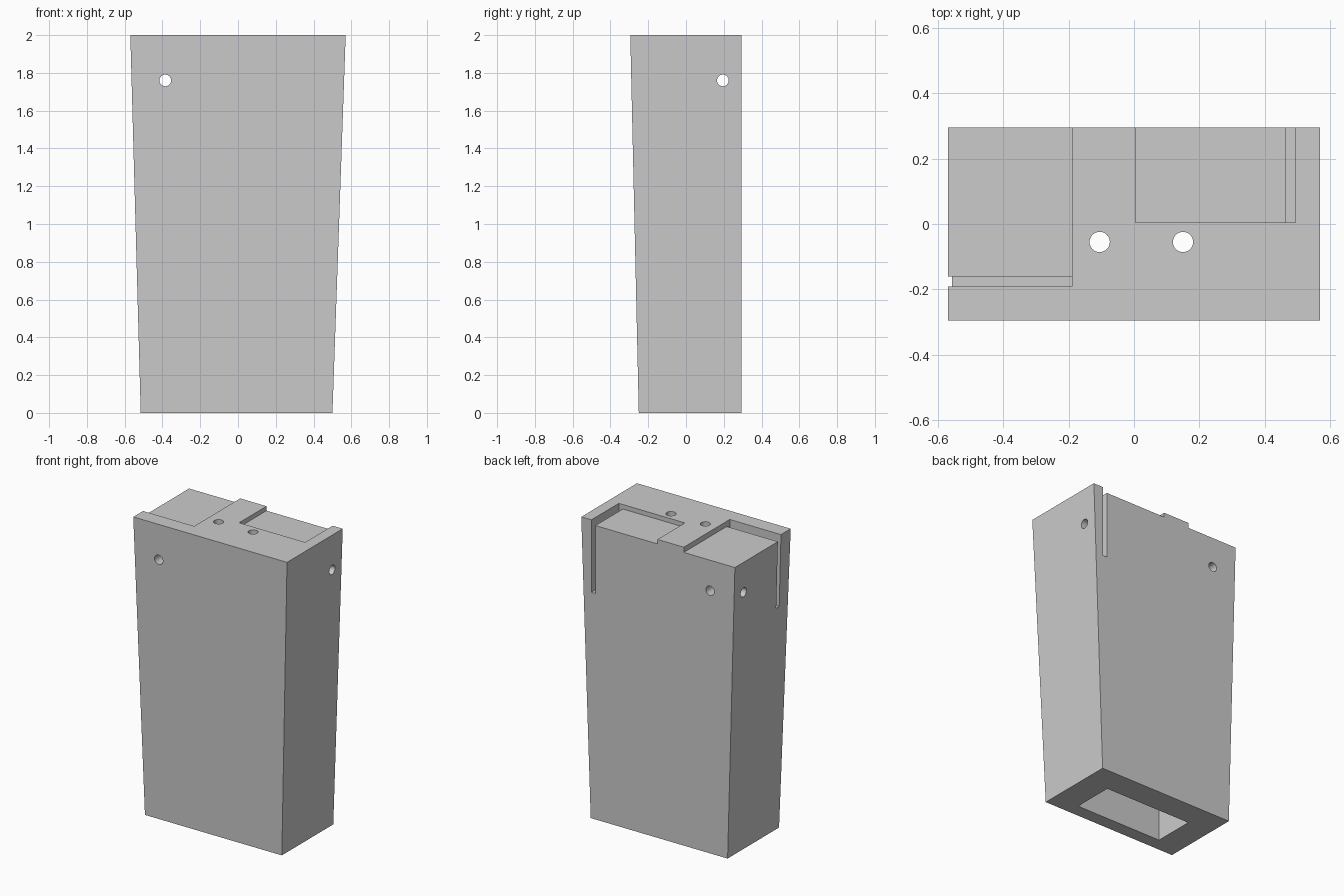
import bpy, bmesh, math
from mathutils import Matrix, Vector

default = bpy.data.objects.get("Cube")
if default:
    bpy.data.objects.remove(default, do_unlink=True)

grey = bpy.data.materials.new("plain_grey")
colour = (0.6, 0.6, 0.6, 1)
grey.diffuse_color = colour
grey.use_nodes = True
grey.node_tree.nodes["Principled BSDF"].inputs["Base Color"].default_value = colour


def add_object(name, bm):
    bmesh.ops.recalc_face_normals(bm, faces=bm.faces)
    mesh = bpy.data.meshes.new(name)
    bm.to_mesh(mesh)
    bm.free()
    mesh.materials.append(grey)
    ob = bpy.data.objects.new(name, mesh)
    bpy.context.collection.objects.link(ob)
    return ob


def box(name, x, y, z):
    """Box between pairs of limits."""
    bm = bmesh.new()
    bmesh.ops.create_cube(bm, size=1)
    for v in bm.verts:
        v.co = Vector([lim[c > 0] for lim, c in zip((x, y, z), v.co)])
    return add_object(name, bm)


def drill(name, centre, axis, length, radius=0.031):
    """Round cutter along an axis."""
    turn = Vector(axis).to_track_quat('Z', 'Y').to_matrix().to_4x4()
    bm = bmesh.new()
    bmesh.ops.create_cone(bm, cap_ends=True, segments=32, radius1=radius,
                          radius2=radius, depth=length,
                          matrix=Matrix.Translation(centre) @ turn)
    return add_object(name, bm)


# Tapered body with an upright back
body = box("tapered_body", (-0.57, 0.57), (-0.295, 0.295), (0, 2))
for v in body.data.vertices:
    if v.co.z < 1:
        v.co.x = 0.5 if v.co.x > 0 else -0.515
        if v.co.y < 0:
            v.co.y = -0.25

cutters = [
    # Shallow top recesses
    box("right_recess", (-0.7, -0.19), (-0.16, 0.4), (1.965, 2.1)),
    box("left_recess", (0.005, 0.495), (0.005, 0.4), (1.97, 2.1)),
    # Deep narrow slots beside the recesses
    box("side_slot", (-0.7, -0.19), (-0.192, -0.16), (1.515, 2.1)),
    box("back_slot", (0.465, 0.495), (0.005, 0.4), (1.515, 2.1)),
    # Hollow open at the bottom
    box("bottom_cavity", (-0.335, 0.315), (-0.16, 0.12), (-0.1, 1.5)),
    # Round holes
    drill("front_hole", (-0.385, 0, 1.76), (0, 1, 0), 1),
    drill("side_hole", (0, 0.195, 1.76), (1, 0, 0), 2),
    drill("top_hole_a", (-0.105, -0.055, 1.7), (0, 0, 1), 0.8),
    drill("top_hole_b", (0.15, -0.055, 1.7), (0, 0, 1), 0.8),
]

bpy.ops.object.select_all(action='DESELECT')
body.select_set(True)
bpy.context.view_layer.objects.active = body
for cutter in cutters:
    cut = body.modifiers.new(cutter.name, 'BOOLEAN')
    cut.operation = 'DIFFERENCE'
    cut.solver = 'EXACT'
    cut.object = cutter
    bpy.ops.object.modifier_apply(modifier=cut.name)
    bpy.data.objects.remove(cutter, do_unlink=True)

bpy.ops.object.shade_smooth_by_angle(angle=math.radians(30))
